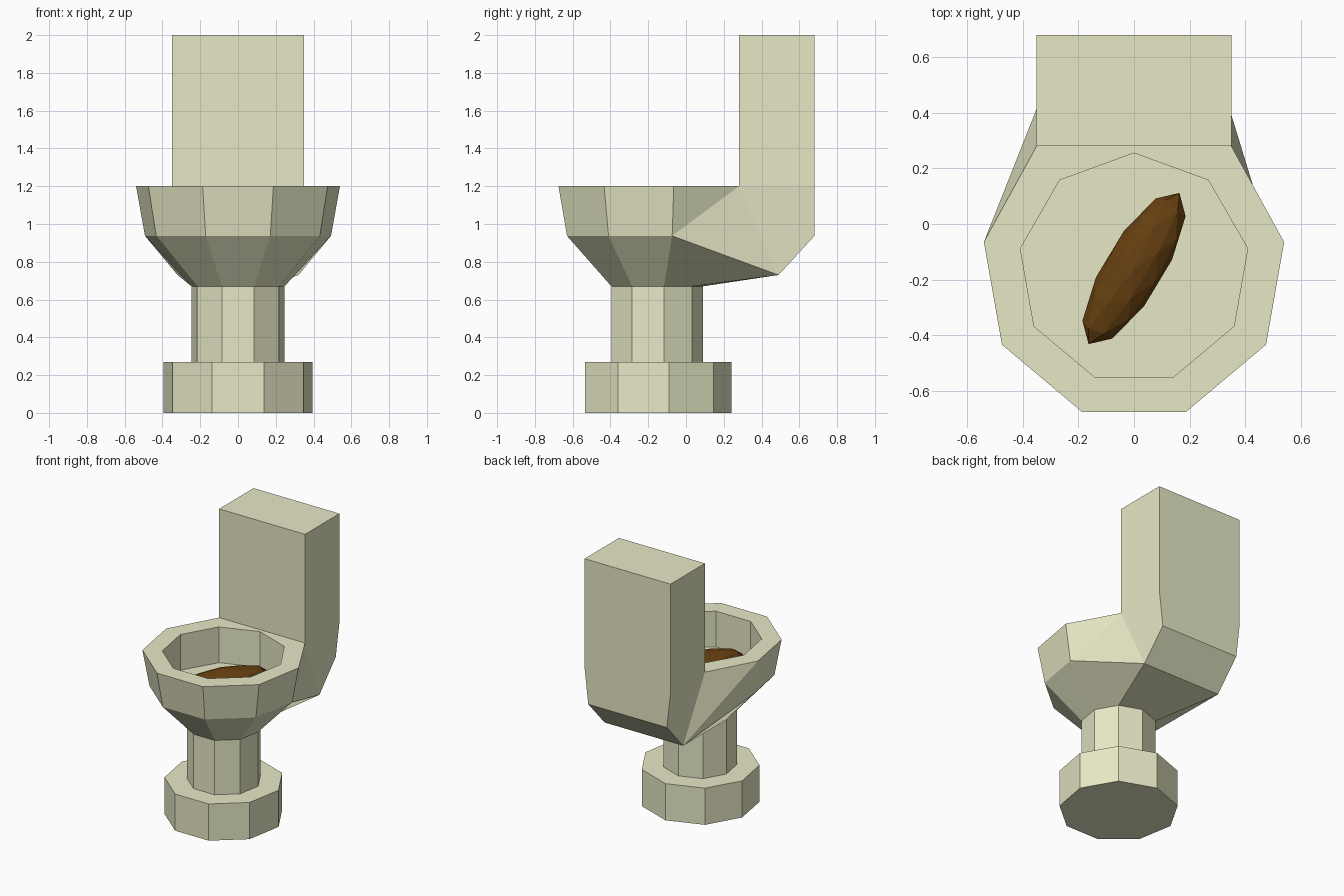
import bpy, bmesh, math

if "Cube" in bpy.data.objects:
    bpy.data.objects.remove(bpy.data.objects["Cube"])

SIDES = 9
CY = -0.16  # shared centre line of bowl and pedestal


def material(name, color):
    m = bpy.data.materials.new(name)
    m.diffuse_color = color
    m.use_nodes = True
    m.node_tree.nodes["Principled BSDF"].inputs["Base Color"].default_value = m.diffuse_color
    return m


def finish(bm, name, mat):
    bmesh.ops.remove_doubles(bm, verts=bm.verts, dist=1e-5)
    bmesh.ops.recalc_face_normals(bm, faces=bm.faces)
    me = bpy.data.meshes.new(name)
    bm.to_mesh(me)
    bm.free()
    me.materials.append(mat)
    ob = bpy.data.objects.new(name, me)
    bpy.context.collection.objects.link(ob)
    return ob


def ring(bm, r, z, moved=None):
    """Nine-sided ring, corner 0 at the back; 'moved' overrides corners."""
    moved = moved or {}
    out = []
    for k in range(SIDES):
        a = math.tau * k / SIDES
        out.append(bm.verts.new(moved.get(k, (r * math.sin(a), CY + r * math.cos(a), z))))
    return out


def bridge(bm, a, b, skip=(), tris=None):
    """Join two rings; tris gives the diagonal of non-flat quads."""
    tris = tris or {}
    for k in range(SIDES):
        n = (k + 1) % SIDES
        if k in skip:
            continue
        if k in tris:
            bm.faces.new((a[k], a[n], b[k]))
            bm.faces.new((a[n], b[n], b[k]))
        else:
            bm.faces.new((a[k], a[n], b[n], b[k]))


ceramic = material("ceramic", (0.80, 0.81, 0.56, 1))
brown = material("brown", (0.13, 0.05, 0.005, 1))

# Pedestal: wide foot and narrow column
bm = bmesh.new()
rings = [ring(bm, r, z) for r, z in ((0.4, 0), (0.4, 0.27), (0.25, 0.27), (0.25, 0.67))]
for lo, hi in zip(rings, rings[1:]):
    bridge(bm, lo, hi)
bm.faces.new(rings[0])
finish(bm, "pedestal", ceramic)

# Bowl: flared shell whose back corners run into the tank
bm = bmesh.new()
bottom = ring(bm, 0.25, 0.67)
mid = ring(bm, 0.5, 0.937, {0: (0, 0.49, 0.73), 1: (0.32, 0.49, 0.73), 8: (-0.32, 0.49, 0.73)})
rim = ring(bm, 0.548, 1.2, {0: (0, 0.28, 1.2), 1: (0.35, 0.28, 1.2), 8: (-0.35, 0.28, 1.2)})
inner = ring(bm, 0.415, 1.2)
floor = ring(bm, 0.415, 0.937)
bridge(bm, bottom, mid)
bridge(bm, mid, rim, skip=(0, 8), tris={1: True, 7: True})
bridge(bm, rim, inner)
bridge(bm, inner, floor)
bm.faces.new(floor)
finish(bm, "bowl", ceramic)

# Tank: box with a tapered, chamfered underside, open where it meets the bowl
bm = bmesh.new()
profile = [(0.35, 0.28, 1.2), (0.35, 0.28, 2), (0.35, 0.68, 2),
           (0.35, 0.68, 1.2), (0.32, 0.68, 0.937), (0.32, 0.49, 0.73)]
right, left = ([bm.verts.new((s * x, y, z)) for x, y, z in profile] for s in (1, -1))
for i in range(len(profile) - 1):
    bm.faces.new((right[i], right[i + 1], left[i + 1], left[i]))
for side in (right, left):
    bm.faces.new(side[:4])
    bm.faces.new((side[0], side[3], side[4], side[5]))
finish(bm, "tank", ceramic)

# Bowl contents: stretched low-poly lump lying on the bowl floor
bm = bmesh.new()
bmesh.ops.create_icosphere(bm, subdivisions=2, radius=1)
lump = finish(bm, "lump", brown)
# turn a ring corner onto the long axis before stretching
far = max((v.co for v in lump.data.vertices if abs(v.co.z) < 0.01), key=lambda c: c.x)
turn = math.atan2(far.y, far.x)
for v in lump.data.vertices:
    x, y, z = v.co
    v.co = (0.317 * (x * math.cos(turn) + y * math.sin(turn)),
            0.106 * (y * math.cos(turn) - x * math.sin(turn)), 0.075 * z)
lump.location = (0, CY, 1.01)
lump.rotation_euler.z = math.radians(59)
